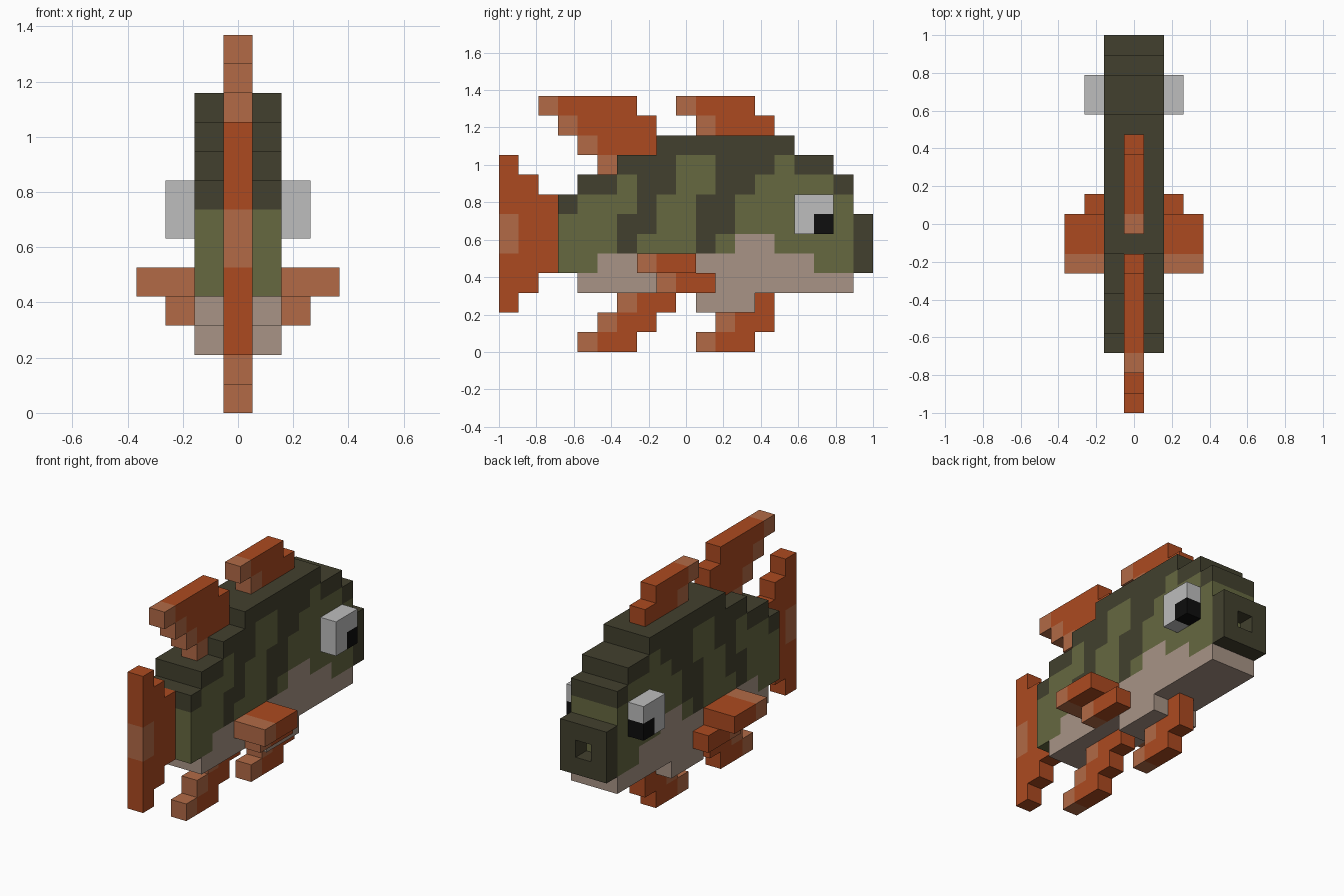
import bpy, bmesh
from mathutils import Vector

if "Cube" in bpy.data.objects:
    bpy.data.objects.remove(bpy.data.objects["Cube"])

U = 2 / 19  # edge of one block


def linear(c):
    c /= 255
    return c / 12.92 if c < 0.04045 else ((c + 0.055) / 1.055) ** 2.4


def material(name, rgb):
    m = bpy.data.materials.new(name)
    m.diffuse_color = (*[linear(c) for c in rgb], 1)
    m.use_nodes = True
    m.node_tree.nodes["Principled BSDF"].inputs["Base Color"].default_value = m.diffuse_color
    return m


MATS = {
    "D": material("dark_olive", (66, 64, 46)),
    "G": material("moss_green", (102, 104, 64)),
    "B": material("belly_beige", (168, 148, 134)),
    "O": material("fin_orange", (172, 74, 32)),
    "L": material("fin_light_orange", (178, 106, 70)),
    "W": material("eye_grey", (189, 189, 189)),
    "K": material("pupil_black", (14, 14, 14)),
}

# Each part: block columns across x, then rows of (height, first block along y, colours)
blocks = {}


def add(part, xs, rows):
    for z, y0, colours in rows:
        for i, c in enumerate(colours):
            for x in xs:
                blocks[(x, y0 + i, z)] = (part, c)


# Body with striped flanks and pale belly
add("body", (-1, 0, 1), [
    (10, 8, "DDDDDDD"),
    (9, 6, "DDDGGDDDGDD"),
    (8, 4, "DDGDDGGDDGGGGD"),
    (7, 3, "DGGGDGGDDGGGGGG"),
    (6, 3, "GGGDDGGDDGGGGGGD"),
    (5, 3, "GGGDGGGDGBBGGGGD"),
    (4, 3, "GGBBBBBBBBBBBGGD"),
    (3, 4, "B" * 14),
    (2, 10, "BBB"),
])
del blocks[(0, 18, 5)]  # mouth opening

# Fins on the centre line
add("tail_fin", (0,), [(9, 0, "O"), (8, 0, "OO"), (7, 0, "OOO"), (6, 0, "LOO"),
                       (5, 0, "LOO"), (4, 0, "OOO"), (3, 0, "OO"), (2, 0, "O")])
add("rear_dorsal_fin", (0,), [(12, 2, "LOOOO"), (11, 3, "LOOOO"), (10, 4, "LOOO"), (9, 5, "L")])
add("front_dorsal_fin", (0,), [(12, 9, "LOOO"), (11, 10, "LOOO")])
add("rear_belly_fin", (0,), [(2, 6, "LOO"), (1, 5, "LOO"), (0, 4, "LOO")])
add("front_belly_fin", (0,), [(2, 13, "O"), (1, 11, "LOO"), (0, 10, "LOO")])

# Mirrored side fins and eyes
for side, s in (("right", 1), ("left", -1)):
    add(side + "_side_fin", (2 * s, 3 * s), [(4, 7, "LOO")])
    add(side + "_side_fin", (2 * s,), [(3, 8, "LOO")])
    add(side + "_eye", (2 * s,), [(7, 15, "WW"), (6, 15, "WK")])


def build(part):
    """Skin the exposed block sides of one part and join flat areas of one colour."""
    own = {k: c for k, (p, c) in blocks.items() if p == part}
    slots = sorted(set(own.values()))
    bm = bmesh.new()
    for key, c in own.items():
        centre = Vector((key[0], key[1] + 0.5 - 9.5, key[2] + 0.5))
        for axis in range(3):
            for sign in (1, -1):
                n = Vector((0, 0, 0))
                n[axis] = sign
                if tuple(int(a + b) for a, b in zip(key, n)) in blocks:
                    continue
                u = Vector((0, 0, 0))
                u[(axis + 1) % 3] = 0.5
                v = n.cross(u)
                mid = centre + n * 0.5
                f = bm.faces.new([bm.verts.new((mid + a * u + b * v) * U)
                                  for a, b in ((1, 1), (-1, 1), (-1, -1), (1, -1))])
                f.material_index = slots.index(c)
    bmesh.ops.remove_doubles(bm, verts=bm.verts, dist=1e-4)
    bmesh.ops.dissolve_limit(bm, angle_limit=0.01, verts=bm.verts, edges=bm.edges,
                             delimit={"MATERIAL"})
    bm.normal_update()
    # Keep every face turned outward from its block
    mesh = bpy.data.meshes.new(part)
    for c in slots:
        mesh.materials.append(MATS[c])
    bmesh.ops.recalc_face_normals(bm, faces=bm.faces) if part == "body" else None
    bm.to_mesh(mesh)
    bm.free()
    bpy.context.collection.objects.link(bpy.data.objects.new(part, mesh))


for name in dict.fromkeys(p for p, _ in blocks.values()):
    build(name)
